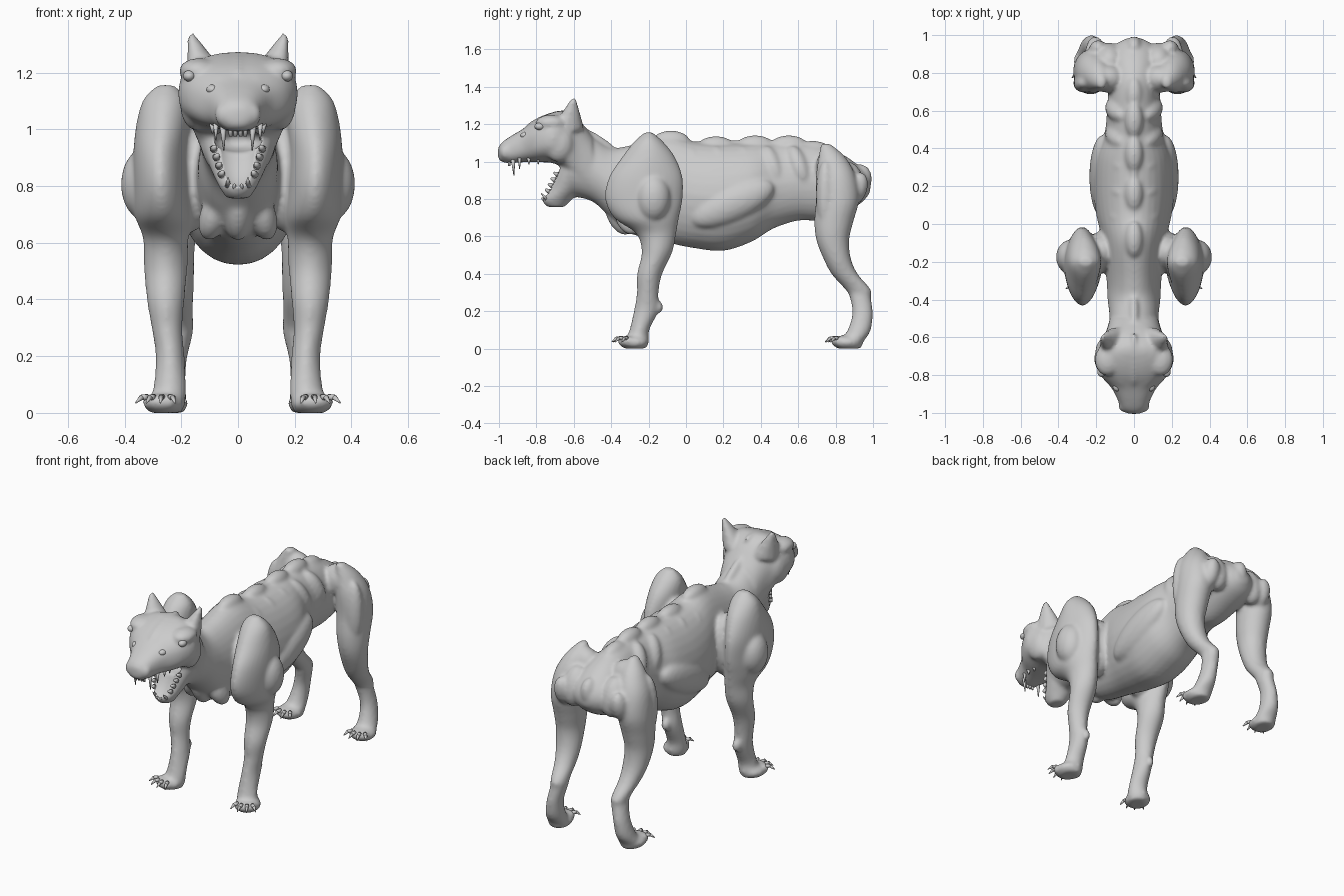
import bpy, bmesh, math
from mathutils import Vector, Matrix, Euler


def ring_profile(secs, steps=5):
    """Catmull-Rom interpolation of section tuples."""
    out = []
    n = len(secs)
    for i in range(n - 1):
        p = [secs[max(0, min(n - 1, i + k))] for k in (-1, 0, 1, 2)]
        for j in range(steps):
            t = j / steps
            out.append([0.5 * (2 * b + (c - a) * t + (2 * a - 5 * b + 4 * c - d) * t * t
                               + (3 * b - a - 3 * c + d) * t ** 3) for a, b, c, d in zip(*p)])
    return out + [list(secs[-1])]


def tube(bm, secs, axis, side=1, power=1.0, taper=0.0, seg=32):
    """Loft: along y (y, z, rx, rz) or along z (z, x, y, rx, ry)."""
    rings = []
    for s in ring_profile(secs):
        ring = []
        for k in range(seg):
            a = 2 * math.pi * k / seg
            c = math.copysign(abs(math.cos(a)) ** power, math.cos(a))
            d = math.copysign(abs(math.sin(a)) ** power, math.sin(a))
            c *= 1 - taper * max(d, 0)
            if axis == 'y':
                co = (c * max(s[2], .004), s[0], s[1] + d * max(s[3], .004))
            else:
                co = (side * (s[1] + c * max(s[3], .004)), s[2] + d * max(s[4], .004), s[0])
            ring.append(bm.verts.new(co))
        rings.append(ring)
    for r, q in zip(rings, rings[1:]):
        for k in range(seg):
            bm.faces.new((r[k], r[(k + 1) % seg], q[(k + 1) % seg], q[k]))
    bm.faces.new(rings[0][::-1])
    bm.faces.new(rings[-1])


def blob(bm, loc, rad, rot=(0, 0, 0), sub=3):
    m = Matrix.Translation(loc) @ Euler(rot).to_matrix().to_4x4() @ Matrix.Diagonal((*rad, 1))
    bmesh.ops.create_icosphere(bm, subdivisions=sub, radius=1, matrix=m)


def spike(bm, base, tip, r, flat=1.0, r2=0.002):
    b, t = Vector(base), Vector(tip)
    d = t - b
    m = (Matrix.Translation((b + t) / 2)
         @ d.to_track_quat('Z', 'Y').to_matrix().to_4x4() @ Matrix.Diagonal((1, flat, 1, 1)))
    bmesh.ops.create_cone(bm, cap_ends=True, segments=12, radius1=r, radius2=r2,
                          depth=d.length, matrix=m)


def finish(bm, name):
    bmesh.ops.recalc_face_normals(bm, faces=bm.faces)
    for f in bm.faces:
        f.smooth = True
    me = bpy.data.meshes.new(name)
    bm.to_mesh(me)
    bm.free()
    ob = bpy.data.objects.new(name, me)
    bpy.context.collection.objects.link(ob)
    return ob


flesh, claws, teeth, eyes = (bmesh.new() for _ in range(4))

# neck, ribcage, belly and rump
tube(flesh, [(-.62, 1.01, .14, .19), (-.5, .965, .13, .175), (-.4, .89, .14, .19),
             (-.3, .855, .145, .235), (-.1, .855, .165, .285), (.05, .825, .20, .285),
             (.2, .815, .215, .288), (.35, .84, .205, .265), (.47, .875, .158, .228),
             (.6, .895, .143, .207), (.72, .89, .138, .2), (.85, .885, .14, .15),
             (.94, .875, .11, .09), (.985, .875, .035, .035)], 'y', power=.95, taper=.12)

# upper head and snout
tube(flesh, [(-1.005, 1.05, .03, .03), (-.98, 1.055, .065, .055), (-.93, 1.07, .087, .074),
             (-.87, 1.09, .118, .09), (-.8, 1.115, .178, .115), (-.72, 1.13, .211, .135),
             (-.65, 1.115, .192, .16), (-.58, 1.05, .152, .185), (-.5, .97, .128, .17)],
     'y', power=.82)

# lower jaw, hanging open
tube(flesh, [(1.03, 0, -.59, .14, .09), (.94, 0, -.615, .124, .09), (.86, 0, -.645, .095, .09),
             (.80, 0, -.69, .066, .08), (.76, 0, -.695, .04, .045)], 'z')

# spine knobs, crest line, tail stub, breastbone
for y, z in ((-.08, 1.115), (.16, 1.085), (.37, 1.09), (.55, 1.09), (.68, 1.06)):
    blob(flesh, (0, y, z), (.05, .1, .055))
blob(flesh, (0, .28, 1.05), (.03, .5, .07))
blob(flesh, (0, .935, .91), (.045, .06, .08))
blob(flesh, (0, -.36, .71), (.05, .06, .11), (.5, 0, 0))
blob(flesh, (0, -.72, 1.215), (.03, .15, .05), (.3, 0, 0))
blob(flesh, (0, -.47, 1.09), (.03, .17, .05), (-.6, 0, 0))

for s in (1, -1):
    # front leg with tall shoulder blade
    tube(flesh, [(1.16, .255, -.2, .03, .02), (1.11, .258, -.2, .075, .078),
                 (1.03, .265, -.2, .092, .14), (.92, .275, -.215, .094, .197),
                 (.80, .272, -.225, .096, .207), (.70, .265, -.21, .098, .172),
                 (.62, .255, -.16, .08, .108), (.52, .255, -.155, .077, .082),
                 (.40, .255, -.195, .066, .067), (.30, .25, -.205, .054, .058),
                 (.21, .24, -.212, .051, .066), (.10, .24, -.25, .057, .053),
                 (.04, .25, -.262, .064, .064), (.004, .25, -.265, .052, .052)],
         'z', s, power=1.12)
    blob(flesh, (s * .335, -.175, .81), (.078, .092, .125))
    blob(flesh, (s * .17, -.15, .83), (.09, .11, .19))
    blob(flesh, (s * .24, -.145, .225), (.025, .022, .035))
    # hind leg
    tube(flesh, [(1.10, .17, .745, .02, .025), (1.03, .19, .78, .062, .07),
                 (.93, .215, .80, .088, .105), (.80, .225, .81, .096, .115),
                 (.68, .23, .79, .09, .104), (.58, .233, .785, .08, .087),
                 (.48, .227, .81, .072, .073), (.40, .218, .85, .06, .07),
                 (.32, .206, .92, .048, .068), (.28, .206, .932, .046, .057),
                 (.19, .225, .944, .044, .055), (.10, .237, .925, .052, .062),
                 (.04, .242, .885, .062, .064), (.004, .242, .88, .052, .056)], 'z', s)
    blob(flesh, (s * .262, .745, .82), (.06, .05, .19))
    blob(flesh, (s * .14, .77, .98), (.09, .075, .095))
    blob(flesh, (s * .13, .88, .89), (.075, .075, .12), (.3, 0, 0))
    blob(flesh, (s * .19, .915, .86), (.05, .055, .09), (-.3, 0, 0))
    # paws, toes and claws
    for cx, cy, turn in ((.262, -.28, 0), (.248, .86, -.25)):
        blob(flesh, (s * cx, cy, .037), (.072, .08, .04))
        for a in (-.35, .1, .55, 1.0):
            d = Vector((s * math.sin(a + turn), -math.cos(a + turn), 0))
            p = Vector((s * cx, cy, .043)) + d * .058
            up = Vector((0, 0, .012))
            blob(flesh, p, (.026, .028, .028))
            spike(claws, p + d * .01 + up, p + d * .036 + up, .012, r2=.009)
            spike(claws, p + d * .034 + up, p + d * .06 - up * .7, .01)
    # rib flap and back muscles
    blob(flesh, (s * .165, .25, .78), (.072, .24, .10), (.42, 0, 0))
    for y in (.05, .19, .33, .46, .6):
        blob(flesh, (s * .085, y, .985), (.062, .055, .115), (.35, s * -.35, 0))
    # chest points
    blob(flesh, (s * .085, -.31, .70), (.05, .065, .095), (.4, s * -.3, 0))
    # brow, cheek, ear and nostril swelling
    blob(flesh, (s * .14, -.72, 1.21), (.068, .085, .045))
    blob(flesh, (s * .07, -.81, 1.175), (.035, .08, .035), (.4, 0, s * -.5))
    blob(flesh, (s * .15, -.68, 1.1), (.055, .08, .1))
    spike(flesh, (s * .115, -.625, 1.19), (s * .168, -.6, 1.342), .085, .75, .014)
    blob(flesh, (s * .045, -.965, 1.055), (.038, .033, .042))
    # two eyes each side
    blob(eyes, (s * .172, -.782, 1.188), (.022, .028, .02))
    blob(eyes, (s * .09, -.858, 1.14), (.022, .028, .018))
    # upper teeth: fangs, incisors and cheek teeth
    spike(teeth, (s * .053, -.925, 1.02), (s * .05, -.92, .925), .013)
    spike(teeth, (s * .078, -.89, 1.02), (s * .078, -.89, .96), .01)
    for x in (.009, .026):
        spike(teeth, (s * x, -.945, 1.02), (s * x, -.945, .975), .01, r2=.006)
    for y in (-.84, -.79):
        spike(teeth, (s * .09, y, 1.02), (s * .09, y, .985), .012)
    # lower teeth along the jaw rim
    for t in (0, .3, .6, .9):
        p = Vector((s * (.086 - .03 * t), -.685 - .05 * t, .93 - .1 * t))
        spike(teeth, p, p + Vector((-s * .006, -.022, .01)), .014, r2=.006)
    spike(teeth, (s * .035, -.745, .80), (s * .035, -.775, .83), .011)
    spike(teeth, (s * .013, -.75, .79), (s * .013, -.773, .805), .01, r2=.004)

# merge all flesh into one skin, hollow the mouth, then soften
body = finish(flesh, "body_raw")
cut = bmesh.new()
blob(cut, (0, -.735, .915), (.077, .055, .125), (-.4, 0, 0))
blob(cut, (0, -.68, .965), (.087, .09, .042))
cutter = finish(cut, "mouth_cutter")
cutter.hide_render = True
cr = cutter.modifiers.new("merge", 'REMESH')
cr.mode, cr.voxel_size = 'VOXEL', .01
rm = body.modifiers.new("merge", 'REMESH')
rm.mode, rm.voxel_size, rm.use_smooth_shade = 'VOXEL', .0105, True
bo = body.modifiers.new("mouth", 'BOOLEAN')
bo.operation, bo.object, bo.solver = 'DIFFERENCE', cutter, 'EXACT'
sm = body.modifiers.new("soften", 'SMOOTH')
sm.factor, sm.iterations = .5, 8

dg = bpy.context.evaluated_depsgraph_get()
skin = bpy.data.meshes.new_from_object(body.evaluated_get(dg))
for v in skin.vertices:
    v.co.z = max(v.co.z, .004) - .004
for p in skin.polygons:
    p.use_smooth = True
bpy.data.objects.remove(body)
bpy.data.objects.remove(cutter)
skin.name = "body"
bpy.context.collection.objects.link(bpy.data.objects.new("body", skin))

finish(claws, "claws")
finish(teeth, "teeth")
finish(eyes, "eyes")
